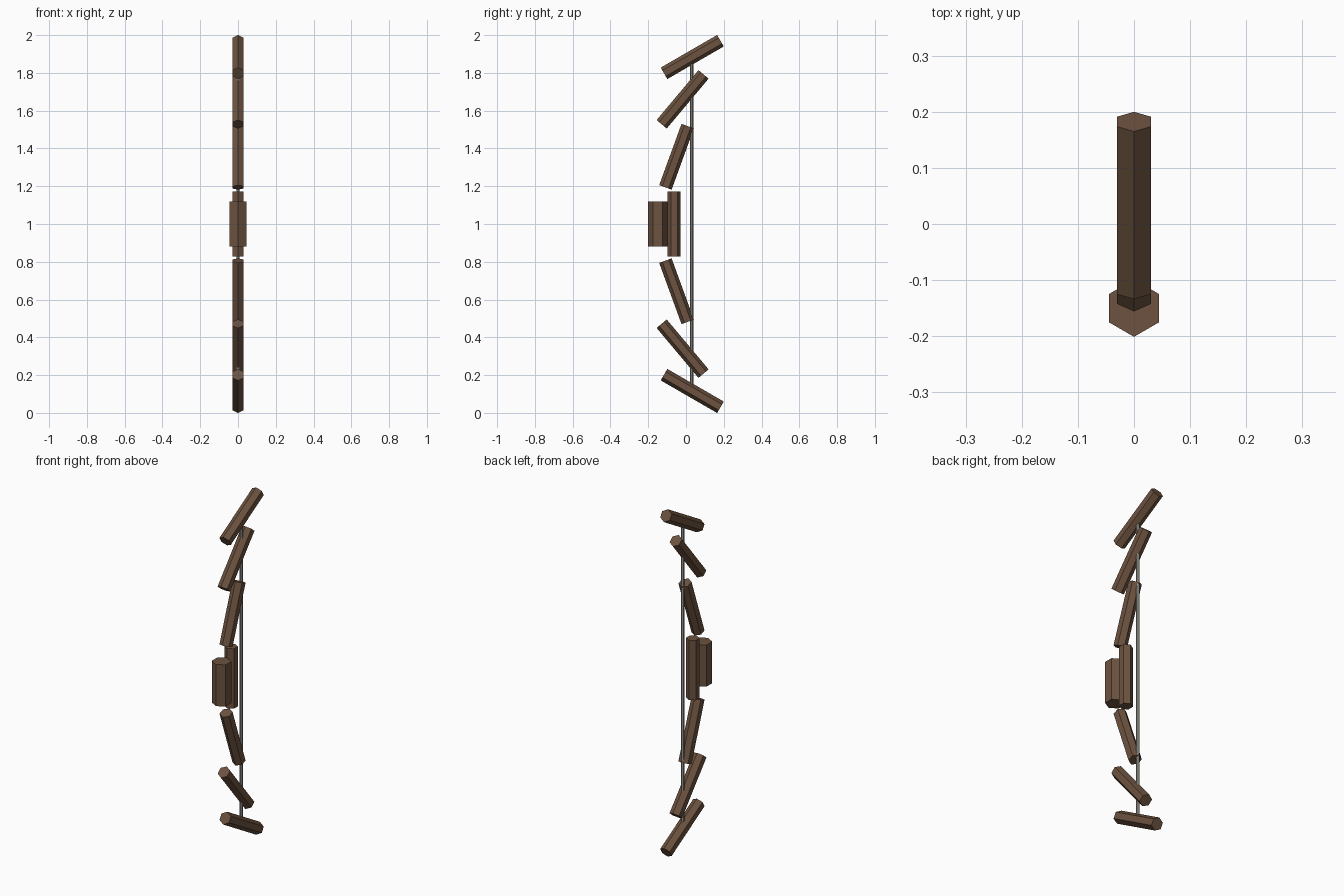
import bpy
import math

cube = bpy.data.objects.get("Cube")
if cube:
    bpy.data.objects.remove(cube, do_unlink=True)


def make_material(name, rgb):
    mat = bpy.data.materials.new(name)
    mat.use_nodes = True
    color = (*rgb, 1.0)
    mat.diffuse_color = color
    mat.node_tree.nodes["Principled BSDF"].inputs["Base Color"].default_value = color
    return mat


wood = make_material("brown_wood", (0.15, 0.085, 0.05))
cord = make_material("grey_cord", (0.30, 0.29, 0.26))


def prism(name, radius, length, y, z, tilt, mat):
    """Six-sided bar leaning back from upright by tilt degrees."""
    bpy.ops.mesh.primitive_cylinder_add(
        vertices=6, radius=radius, depth=length,
        location=(0, y, z), rotation=(-math.radians(tilt), 0, 0))
    obj = bpy.context.object
    obj.name = name
    obj.data.materials.append(mat)
    return obj


MIDDLE = 1.0
BAR_RADIUS = 0.035
BAR_LENGTH = 0.345

# Centre bar and the thicker grip in front of it
prism("centre_bar", BAR_RADIUS, BAR_LENGTH, -0.063, MIDDLE, 0, wood)
prism("grip", 0.051, 0.24, -0.15, MIDDLE, 0, wood)

# Limb bars, mirrored above and below the grip: name, y, height offset, tilt
limbs = [
    ("inner_limb", -0.05, 0.356, 20),
    ("middle_limb", -0.018, 0.66, 40),
    ("outer_limb", 0.033, 0.884, 60),
]
for name, y, offset, tilt in limbs:
    for side, sign in (("upper", 1), ("lower", -1)):
        prism(f"{side}_{name}", BAR_RADIUS, BAR_LENGTH,
              y, MIDDLE + sign * offset, sign * tilt, wood)

# Taut string between the outer limbs
prism("bow_string", 0.009, 1.74, 0.03, MIDDLE, 0, cord)
